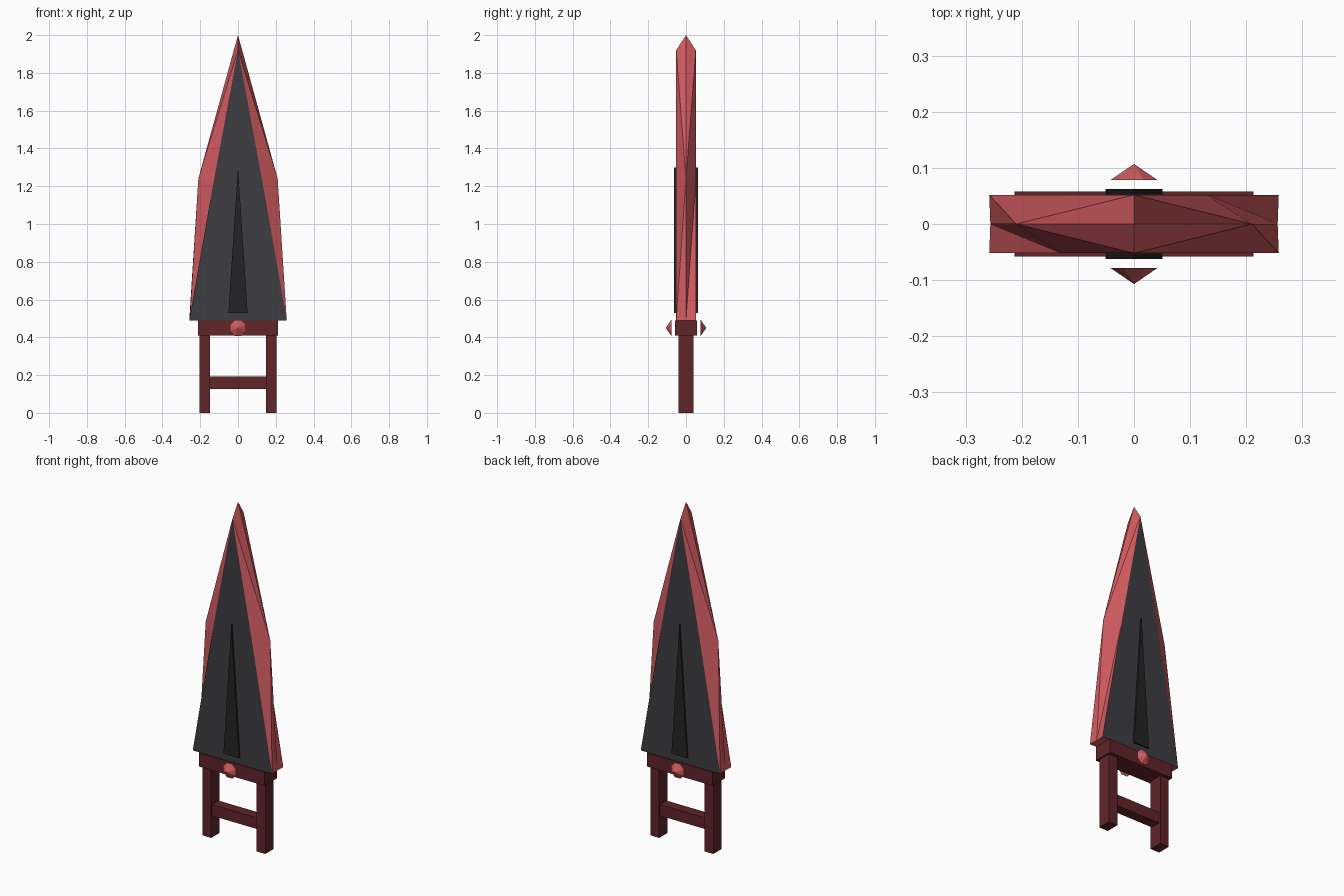
import bpy, bmesh, math

if "Cube" in bpy.data.objects:
    bpy.data.objects.remove(bpy.data.objects["Cube"])


def material(name, rgb):
    m = bpy.data.materials.new(name)
    m.diffuse_color = (*rgb, 1)
    m.use_nodes = True
    m.node_tree.nodes["Principled BSDF"].inputs["Base Color"].default_value = m.diffuse_color
    return m


RED = material("blade_red", (0.64, 0.105, 0.115))
GREY = material("charcoal_grey", (0.048, 0.046, 0.055))
BLACK = material("black", (0.017, 0.017, 0.017))
MAROON = material("dark_maroon", (0.115, 0.018, 0.02))


def mesh_object(name, verts, faces, mats):
    bm = bmesh.new()
    vs = [bm.verts.new(v) for v in verts]
    for f in faces:
        bm.faces.new([vs[i] for i in f])
    bmesh.ops.remove_doubles(bm, verts=bm.verts, dist=1e-5)
    bmesh.ops.recalc_face_normals(bm, faces=bm.faces)
    me = bpy.data.meshes.new(name)
    bm.to_mesh(me)
    bm.free()
    for m in mats:
        me.materials.append(m)
    ob = bpy.data.objects.new(name, me)
    bpy.context.collection.objects.link(ob)
    return ob


def box(name, x0, x1, y, z0, z1, mat):
    verts = [(a, b, c) for c in (z0, z1) for a, b in ((x0, -y), (x1, -y), (x1, y), (x0, y))]
    faces = [(0, 1, 2, 3), (4, 5, 6, 7)] + [(i, (i + 1) % 4, (i + 1) % 4 + 4, i + 4) for i in range(4)]
    return mesh_object(name, verts, faces, [mat])


# Blade: one bevelled quarter repeated around, with flat grey cheeks
T = 0.052
verts, faces = [], []
for sx in (1, -1):
    for sy in (1, -1):
        n = len(verts)
        verts += [(sx * x, sy * y, z) for x, y, z in (
            (0.258, T, 0.49), (0.256, 0, 0.49), (0.21, 0, 1.24),
            (0.13, T, 1.22), (0, 0, 2.0), (0, T, 1.92), (0, T, 0.49), (0, 0, 0.49))]
        tris = [(3, 2, 5), (2, 4, 5), (0, 3, 5, 6), (0, 1, 7, 6)]
        tris += [(0, 1, 2), (0, 2, 3)] if sx * sy < 0 else [(0, 1, 3), (1, 2, 3)]
        faces += [tuple(i + n for i in f) for f in tris]
blade = mesh_object("blade", verts, faces, [RED, GREY])
for p in blade.data.polygons:
    p.material_index = int(abs(p.normal.y) > 0.98)

# Black tapered inlays and pointed gems on both sides
for side, s in (("front", -1), ("back", 1)):
    tri = ((-0.051, 0.53), (0.051, 0.53), (0, 1.30))
    mesh_object(side + "_inlay",
                [(x, s * y, z) for y in (0.053, 0.0625) for x, z in tri],
                [(0, 1, 2), (3, 4, 5), (0, 1, 4, 3), (1, 2, 5, 4), (2, 0, 3, 5)], [BLACK])
    ring = [(0.046 * math.cos((i + .5) * math.pi / 4), s * 0.078,
             0.45 + 0.046 * math.sin((i + .5) * math.pi / 4)) for i in range(8)]
    mesh_object(side + "_gem", ring + [(0, s * 0.107, 0.45)],
                [tuple(range(8))] + [(i, (i + 1) % 8, 8) for i in range(8)], [RED])

# Guard and ladder-shaped grip
box("guard", -0.213, 0.213, 0.058, 0.41, 0.49, MAROON)
box("left_grip_bar", -0.205, -0.147, 0.039, 0, 0.41, MAROON)
box("right_grip_bar", 0.147, 0.205, 0.039, 0, 0.41, MAROON)
box("grip_crossbar", -0.147, 0.147, 0.03, 0.127, 0.193, MAROON)
